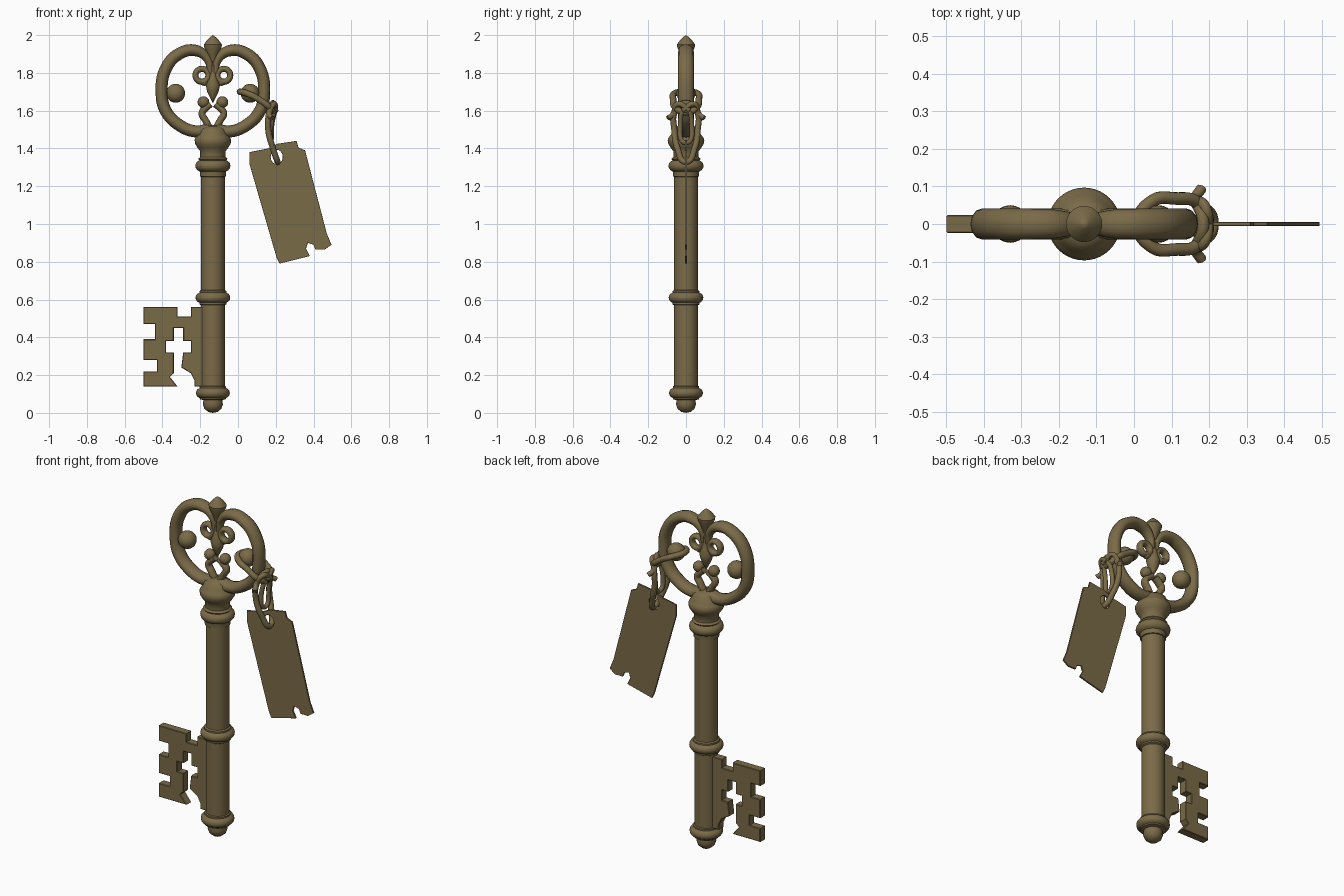
import bpy, bmesh, math
from mathutils import Vector

cube = bpy.data.objects.get("Cube")
if cube:
    bpy.data.objects.remove(cube, do_unlink=True)

AXIS = -0.133  # x position of the key's centre line

brass = bpy.data.materials.new("aged_brass")
brass.use_nodes = True
colour = (0.195, 0.146, 0.064, 1)
brass.diffuse_color = colour
shader = brass.node_tree.nodes["Principled BSDF"]
shader.inputs["Base Color"].default_value = colour
shader.inputs["Roughness"].default_value = 0.6


def finish(name, mesh, location=(0, 0, 0), angle=40):
    """Link a mesh as a named, smooth shaded brass part."""
    obj = bpy.data.objects.new(name, mesh)
    bpy.context.collection.objects.link(obj)
    obj.location = location
    mesh.materials.clear()
    mesh.materials.append(brass)
    bpy.ops.object.select_all(action='DESELECT')
    obj.select_set(True)
    bpy.context.view_layer.objects.active = obj
    bpy.ops.object.shade_smooth_by_angle(angle=math.radians(angle))
    return obj


def curve_mesh(curve):
    """Turn a curve datablock into a plain mesh."""
    temp = bpy.data.objects.new("temp_curve", curve)
    bpy.context.collection.objects.link(temp)
    bpy.context.view_layer.update()
    graph = bpy.context.evaluated_depsgraph_get()
    mesh = bpy.data.meshes.new_from_object(temp.evaluated_get(graph))
    bpy.data.objects.remove(temp, do_unlink=True)
    return mesh


def tube(name, points, radius, closed=False, depth=1.0, taper=None, location=(0, 0, 0)):
    """Smooth round bar through points; depth stretches it along y."""
    curve = bpy.data.curves.new(name, 'CURVE')
    curve.dimensions = '3D'
    curve.bevel_depth = radius
    curve.bevel_resolution = 4
    curve.resolution_u = 8
    curve.use_fill_caps = True
    spline = curve.splines.new('BEZIER')
    spline.bezier_points.add(len(points) - 1)
    spline.use_cyclic_u = closed
    for i, (knot, co) in enumerate(zip(spline.bezier_points, points)):
        knot.co = co
        knot.handle_left_type = knot.handle_right_type = 'AUTO'
        knot.radius = taper[i] if taper else 1
    mesh = curve_mesh(curve)
    for v in mesh.vertices:
        v.co.y *= depth
    return finish(name, mesh, location, 60)


def plate(name, outlines, half, bevel):
    """Flat plate in the xz plane; outlines in hundredths, inner ones cut holes."""
    curve = bpy.data.curves.new(name, 'CURVE')
    curve.dimensions = '2D'
    curve.fill_mode = 'BOTH'
    curve.extrude = half - bevel
    curve.bevel_depth = bevel
    curve.offset = -bevel
    curve.bevel_resolution = 0
    for outline in outlines:
        spline = curve.splines.new('POLY')
        spline.points.add(len(outline) - 1)
        spline.use_cyclic_u = True
        for knot, (x, z) in zip(spline.points, outline):
            knot.co = (x / 100, z / 100, 0, 1)
    mesh = curve_mesh(curve)
    for v in mesh.vertices:
        v.co = Vector((v.co.x, -v.co.z, v.co.y))
    return finish(name, mesh, angle=30)


def lathe(name, profile, x=AXIS, segments=40):
    """Spin a (radius, z) profile about a vertical axis."""
    bm = bmesh.new()
    verts = [bm.verts.new((r, 0, z)) for r, z in profile]
    edges = [bm.edges.new(pair) for pair in zip(verts, verts[1:])]
    bmesh.ops.spin(bm, geom=verts + edges, axis=(0, 0, 1), cent=(0, 0, 0),
                   steps=segments, angle=math.tau)
    bmesh.ops.remove_doubles(bm, verts=bm.verts, dist=1e-4)
    bmesh.ops.recalc_face_normals(bm, faces=bm.faces)
    mesh = bpy.data.meshes.new(name)
    bm.to_mesh(mesh)
    bm.free()
    return finish(name, mesh, (x, 0, 0))


def ball(name, location, radius):
    bm = bmesh.new()
    bmesh.ops.create_uvsphere(bm, u_segments=24, v_segments=14, radius=radius)
    mesh = bpy.data.meshes.new(name)
    bm.to_mesh(mesh)
    bm.free()
    return finish(name, mesh, location)


def bead(z, radius, half):
    """Rounded collar section of a lathe profile."""
    steps = [math.radians(a) for a in range(-75, 76, 25)]
    return [(radius - half * (1 - math.cos(a)), z + half * math.sin(a)) for a in steps]


# Shaft with its tip, collars and flared neck
R = 0.063
shaft = [(0, 0), (0.025, 0.005), (0.045, 0.022), (0.053, 0.045), (0.05, 0.068), (0.068, 0.072)]
shaft += bead(0.105, 0.09, 0.027) + [(0.07, 0.14), (R, 0.143), (R, 0.57), (0.072, 0.575)]
shaft += bead(0.61, 0.092, 0.027) + [(0.072, 0.645), (R, 0.65), (R, 1.25), (0.069, 1.252)]
shaft += [(0.069, 1.272)] + bead(1.308, 0.093, 0.03) + [(0.078, 1.345), (0.067, 1.355)]
shaft += [(0.067, 1.385), (0.082, 1.405), (0.094, 1.425), (0.097, 1.445), (0.09, 1.46)]
shaft += [(0.078, 1.475), (0.07, 1.5), (0.045, 1.518), (0, 1.525)]
lathe("shaft", shaft)

# Toothed bit with a cross-shaped opening
bit = [(-17, 56), (-25, 56), (-25, 51), (-32, 51), (-32, 56), (-50, 56), (-50, 47), (-44, 47),
       (-44, 39), (-50, 39), (-50, 28), (-43, 28), (-43, 22), (-50, 22), (-50, 14), (-32, 14),
       (-36, 19), (-34, 21), (-34, 32), (-38, 32), (-38, 38), (-34, 38), (-34, 45), (-29, 45),
       (-29, 38), (-25, 38), (-25, 32), (-29, 32), (-30, 24), (-25, 21), (-23, 17), (-23, 14), (-17, 14)]
plate("bit", [bit], 0.024, 0.003)

# Finial on top of the bow and the downward spear inside it
lathe("finial", [(0, 2), (0.014, 1.99), (0.032, 1.972), (0.048, 1.95), (0.046, 1.935),
                 (0.03, 1.9), (0.018, 1.86), (0, 1.85)])
lathe("spear", [(0, 1.86), (0.02, 1.84), (0.018, 1.81), (0.026, 1.77), (0.038, 1.735),
                (0.03, 1.7), (0.016, 1.67), (0, 1.64)], segments=24)

# Mirrored halves of the bow
bow = [(0.014, 1.8), (0.026, 1.87), (0.09, 1.918), (0.18, 1.9), (0.25, 1.82), (0.271, 1.695),
       (0.25, 1.6), (0.18, 1.525), (0.09, 1.49), (0.02, 1.5)]
bow_taper = [0.5, 0.7, 0.95, 1, 1, 1, 1, 1, 1, 1]
lower = [(0.012, 1.5), (0.04, 1.55), (0.058, 1.585), (0.04, 1.612), (0.012, 1.635)]
for word, side in (("left", 1), ("right", -1)):
    def flip(path):
        return [(AXIS + side * x, 0, z) for x, z in path]
    tube(word + "_bow_arc", flip(bow), 0.032, depth=1.3, taper=bow_taper)
    tube(word + "_lower_scroll", flip(lower), 0.018, depth=1.3)
    ball(word + "_scroll_ball", (AXIS + side * 0.05, 0, 1.645), 0.031)
    ball(word + "_bow_ball", (AXIS + side * 0.197, 0, 1.692), 0.05)
    tube(word + "_bow_ball_stem", flip([(0.2, 1.692), (0.265, 1.692)]), 0.022)
    curl = [(0.058 + 0.034 * math.cos(a), 1.787 + 0.034 * math.sin(a))
            for a in (math.tau * i / 8 for i in range(8))]
    tube(word + "_upper_curl", flip(curl), 0.016, closed=True, depth=1.4)
    ball(word + "_curl_bud", (AXIS + side * 0.045, 0, 1.752), 0.021)

# Cord: loop round the bow, hanging strands and knot
half_loop = [(0.05, 0.062, 1.69), (0.11, 0.068, 1.66), (0.17, 0.055, 1.615)]
loop = [(0.01, 0, 1.7)] + half_loop + [(0.185, 0, 1.59)]
loop += [(x, -y, z) for x, y, z in reversed(half_loop)]
tube("cord_loop", loop, 0.017, closed=True)
half_strand = [(0.165, 0.06, 1.59), (0.16, 0.062, 1.5), (0.185, 0.045, 1.4)]
strand = [(0.185, 0, 1.64)] + half_strand + [(0.21, 0, 1.328)]
strand += [(x, -y, z) for x, y, z in reversed(half_strand)]
tube("hanging_strand", strand, 0.016, closed=True)
inner = [(0.195, 0, 1.6), (0.18, 0.03, 1.53), (0.175, 0, 1.43), (0.175, -0.03, 1.53)]
tube("inner_strand", inner, 0.013, closed=True)
for word, side in (("back", 1), ("front", -1)):
    tube(word + "_knot", [(0.2, -side * 0.02, 1.6), (0.19, side * 0.045, 1.635),
                          (0.165, side * 0.07, 1.58), (0.18, side * 0.095, 1.56)], 0.014)

# Torn paper-thin tag with an eyelet hole
tag = [(6, 138), (16, 140), (21, 142.5), (31, 144), (32, 140.5), (35.5, 139), (47, 95),
       (49.5, 89), (46, 86.5), (41, 86.5), (40, 89), (37, 90), (36, 87), (38, 83),
       (22, 79), (20.5, 82), (6, 132)]
hole = [(20.5 + 3.2 * math.cos(math.tau * i / 20), 135.5 + 3.8 * math.sin(math.tau * i / 20))
        for i in range(20)]
plate("tag", [tag, hole], 0.005, 0.001)
